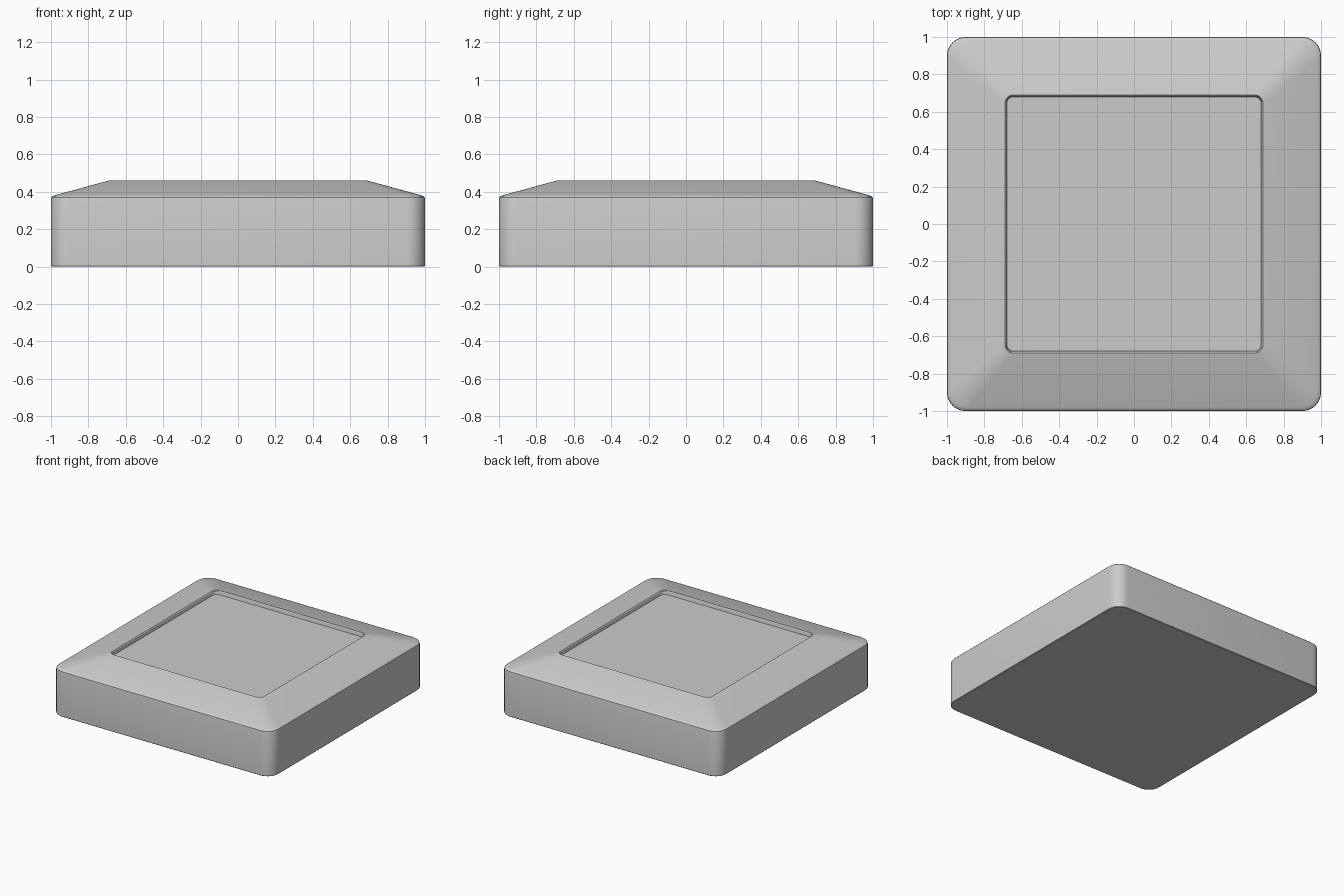
import bpy, bmesh
from math import cos, sin, pi

if "Cube" in bpy.data.objects:
    bpy.data.objects.remove(bpy.data.objects["Cube"])

SEGS = 8  # segments per rounded corner


def rounded_square(half, radius, z):
    pts = []
    for q in range(4):
        a0 = q * pi / 2
        cx = (half - radius) * (1 if q in (0, 3) else -1)
        cy = (half - radius) * (1 if q in (0, 1) else -1)
        for i in range(SEGS + 1):
            a = a0 + i / SEGS * pi / 2
            pts.append((cx + radius * cos(a), cy + radius * sin(a), z))
    return pts


# Profile rings: half width, corner radius, height
rings = [
    (0.996, 0.096, 0.0),    # base
    (1.0, 0.10, 0.004),     # wall bottom
    (1.0, 0.10, 0.36),      # wall top
    (0.998, 0.10, 0.369),   # rounded shoulder
    (0.991, 0.10, 0.376),
    (0.98, 0.10, 0.381),    # start of slope
    (0.694, 0.045, 0.459),  # rim
    (0.690, 0.043, 0.460),
    (0.685, 0.040, 0.455),
    (0.680, 0.037, 0.430),  # recessed panel edge
]

bm = bmesh.new()
loops = [[bm.verts.new(p) for p in rounded_square(*r)] for r in rings]
n = len(loops[0])
for a, b in zip(loops, loops[1:]):
    for i in range(n):
        j = (i + 1) % n
        bm.faces.new((a[i], a[j], b[j], b[i]))
bm.faces.new(loops[0][::-1])   # underside
bm.faces.new(loops[-1])        # recessed panel
bmesh.ops.recalc_face_normals(bm, faces=bm.faces)

mesh = bpy.data.meshes.new("square_base")
bm.to_mesh(mesh)
bm.free()
obj = bpy.data.objects.new("square_base", mesh)
bpy.context.collection.objects.link(obj)

# Smooth corners, crisp edges
bpy.context.view_layer.objects.active = obj
obj.select_set(True)
bpy.ops.object.shade_smooth_by_angle(angle=pi / 6)
